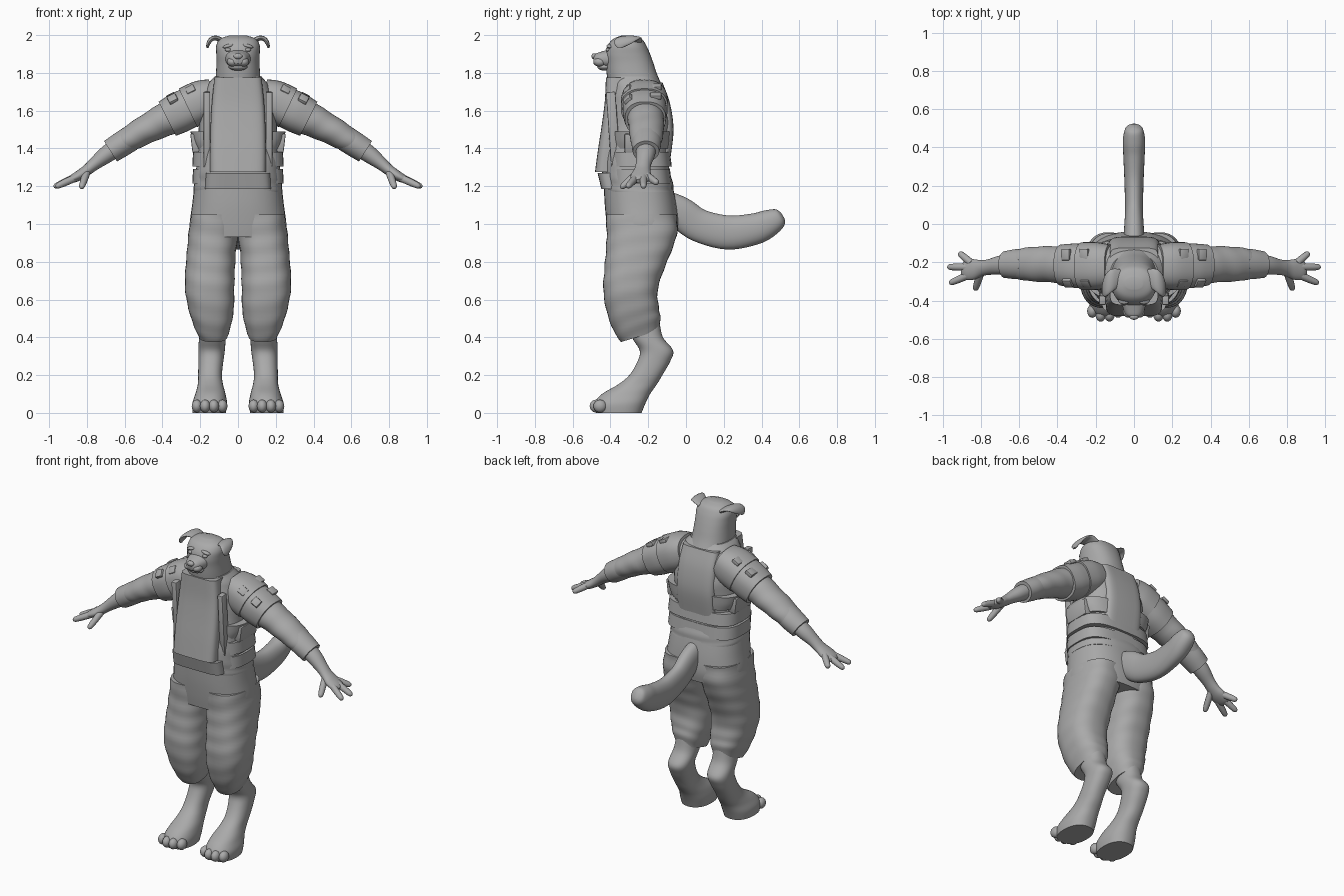
import bpy, bmesh, math
from mathutils import Vector, Matrix, Euler

grey = bpy.data.materials.new("clay grey")
grey.diffuse_color = (0.40, 0.40, 0.40, 1)


def finish(name, bm, angle=40):
    bmesh.ops.recalc_face_normals(bm, faces=bm.faces)
    me = bpy.data.meshes.new(name)
    bm.to_mesh(me)
    bm.free()
    me.materials.append(grey)
    ob = bpy.data.objects.new(name, me)
    bpy.context.collection.objects.link(ob)
    bpy.ops.object.select_all(action='DESELECT')
    ob.select_set(True)
    bpy.context.view_layer.objects.active = ob
    bpy.ops.object.shade_smooth_by_angle(angle=math.radians(angle))
    return ob


def smooth_rows(rows, k):
    """Catmull-Rom interpolation of the section rows."""
    rows = [tuple(r) for r in rows]
    out = []
    for i in range(len(rows) - 1):
        p0, p1 = rows[max(i - 1, 0)], rows[i]
        p2, p3 = rows[i + 1], rows[min(i + 2, len(rows) - 1)]
        for j in range(k):
            t = j / k
            out.append([0.5 * (2 * b + (c - a) * t + (2 * a - 5 * b + 4 * c - d) * t * t
                               + (3 * b - a - 3 * c + d) * t ** 3)
                        for a, b, c, d in zip(p0, p1, p2, p3)])
    return out + [list(rows[-1])]


def loft(name, rows, u=None, power=2.0, side=1, k=5, n=36, fold=0.0):
    """Rows are (x, y, z, a, b, tilt). With u the rings stand across the path, else they lie flat."""
    rows = smooth_rows(rows, k)
    bm = bmesh.new()
    rings = []
    for i, (x, y, z, a, b, tilt) in enumerate(rows):
        if u:
            q, p = rows[min(i + 1, len(rows) - 1)], rows[max(i - 1, 0)]
            tan = Vector(q[:3]) - Vector(p[:3])
            U = Vector(u)
            V = U.cross(tan).normalized()
        else:
            U, V = Vector((1, 0, 0)), Vector((0, 1, tilt))
        ring = []
        for j in range(n):
            t = 2 * math.pi * j / n
            c, s = math.cos(t), math.sin(t)
            w = 1 + fold * math.sin(i * 1.25 + 2.2 * math.sin(t) + 1.3 * c)
            e = 2 / power
            co = (Vector((x, y, z)) + U * (a * w * math.copysign(abs(c) ** e, c))
                  + V * (b * w * math.copysign(abs(s) ** e, s)))
            ring.append(bm.verts.new((co.x * side, co.y, co.z)))
        rings.append(ring)
    for r0, r1 in zip(rings, rings[1:]):
        for j in range(n):
            bm.faces.new((r0[j], r0[(j + 1) % n], r1[(j + 1) % n], r1[j]))
    bm.faces.new(rings[0])
    bm.faces.new(rings[-1])
    return finish(name, bm)


def flat(rows, xc=0.0):
    """(z, front y, back y, half width[, centre x, tilt]) to loft rows."""
    out = []
    for r in rows:
        z, f, b, a = r[:4]
        out.append((r[4] if len(r) > 4 else xc, (f + b) / 2, z, a, (b - f) / 2,
                    r[5] if len(r) > 5 else 0.0))
    return out


def path(rows):
    return [tuple(r) + (0.0,) for r in rows]


def ball(name, c, r, rot=(0, 0, 0)):
    bm = bmesh.new()
    m = Matrix.Translation(c) @ Euler(rot).to_matrix().to_4x4() @ Matrix.Diagonal((*r, 1))
    bmesh.ops.create_uvsphere(bm, u_segments=20, v_segments=12, radius=1, matrix=m)
    return finish(name, bm)


def box(name, c, size, rot=(0, 0, 0)):
    bm = bmesh.new()
    m = Matrix.Translation(c) @ Euler(rot).to_matrix().to_4x4() @ Matrix.Diagonal((*size, 1))
    bmesh.ops.create_cube(bm, size=1, matrix=m)
    bmesh.ops.bevel(bm, geom=bm.edges[:], offset=0.006, segments=2, affect='EDGES', profile=0.5)
    return finish(name, bm)


Y = (0, 1, 0)
X = (1, 0, 0)

# torso and hips
loft("jacket_torso", flat([
    (1.17, -.43, -.065, .235), (1.22, -.435, -.07, .232), (1.30, -.445, -.09, .222),
    (1.42, -.43, -.085, .212), (1.55, -.41, -.075, .205), (1.65, -.405, -.095, .19),
    (1.73, -.40, -.125, .165), (1.78, -.40, -.16, .125)]), power=2.6, fold=.006)
loft("trouser_hips", flat([
    (1.20, -.435, -.07, .232), (1.10, -.43, -.05, .243), (1.0, -.42, -.04, .256),
    (.93, -.41, -.05, .25)]), power=2.5)

# vest panels, belt and waist bands
loft("chest_panel", flat([
    (1.275, -.482, -.30, .148), (1.40, -.465, -.30, .148), (1.53, -.445, -.29, .145),
    (1.65, -.43, -.28, .138), (1.775, -.424, -.27, .125)]), power=5)
loft("back_panel", flat([
    (1.35, -.25, -.082, .135), (1.50, -.25, -.066, .135), (1.64, -.25, -.085, .132),
    (1.75, -.25, -.125, .125)]), power=5)
loft("belt_panel", flat([(1.185, -.448, -.25, .175), (1.27, -.468, -.25, .17)]), power=5)
loft("upper_waist_band", flat([(1.40, -.40, -.085, .222), (1.44, -.40, -.082, .24),
                               (1.49, -.40, -.08, .252)]), power=3)
for i in range(2):
    z = 1.215 + i * .09
    loft("lower_waist_band", flat([(z, -.405, -.075, .242), (z + .075, -.405, -.085, .238)]),
         power=3.2)

# head, muzzle, nose
loft("head", flat([
    (1.68, -.40, -.10, .125), (1.78, -.418, -.148, .118), (1.85, -.425, -.172, .114),
    (1.90, -.428, -.19, .115), (1.945, -.415, -.21, .115), (1.98, -.385, -.235, .095),
    (1.998, -.34, -.28, .045)]), power=2.3)
loft("muzzle", path([
    (0, -.38, 1.877, .075, .055), (0, -.44, 1.872, .057, .042), (0, -.475, 1.87, .042, .033),
    (0, -.49, 1.87, .022, .02)]), u=X, power=2.3)
ball("lower_jaw", (0, -.43, 1.832), (.05, .04, .02))
ball("nose", (0, -.485, 1.888), (.024, .016, .016))

# tail
loft("tail", path([
    (0, -.12, 1.095, .055, .085), (0, -.03, 1.058, .052, .086), (0, .07, .992, .047, .087),
    (0, .22, .955, .05, .09), (0, .36, .973, .056, .083), (0, .44, 1.005, .058, .072),
    (0, .495, 1.035, .045, .05), (0, .512, 1.045, .015, .02)]), u=X, power=2.2)

for s, tag in ((1, "left_"), (-1, "right_")):
    # trouser leg
    loft(tag + "trouser_leg", flat([
        (1.05, -.425, -.05, .124, .124), (.95, -.42, -.047, .131, .131),
        (.85, -.425, -.08, .130, .141), (.75, -.433, -.12, .131, .148),
        (.65, -.438, -.15, .130, .150), (.55, -.42, -.145, .120, .142, .1),
        (.47, -.385, -.135, .100, .136, .25), (.405, -.345, -.145, .075, .131, .3)]),
        power=2.5, side=s, fold=.012)
    # lower leg and paw
    loft(tag + "lower_leg_and_paw", flat([
        (.48, -.29, -.14, .062, .135), (.40, -.285, -.122, .07, .136),
        (.33, -.245, -.068, .07, .14), (.27, -.258, -.085, .066, .144),
        (.20, -.30, -.125, .063, .148), (.15, -.36, -.155, .067, .146),
        (.10, -.445, -.19, .08, .146), (.05, -.485, -.215, .092, .15),
        (0, -.475, -.235, .088, .152)]), power=2.3, side=s)
    for i, (x, y) in enumerate(((.083, -.455), (.128, -.475), (.174, -.475), (.218, -.455))):
        ball(tag + "toe", (s * x, y, .036), (.027, .035, .034))

    # sleeve, cuff, forearm
    loft(tag + "sleeve", path([
        (.10, -.22, 1.665, .10, .09), (.20, -.22, 1.64, .115, .10), (.28, -.22, 1.605, .112, .10),
        (.36, -.215, 1.565, .098, .092), (.45, -.21, 1.52, .094, .08),
        (.55, -.21, 1.465, .088, .07), (.62, -.21, 1.42, .075, .06)]),
        u=Y, side=s, fold=.015)
    loft(tag + "cuff", path([(.57, -.21, 1.452, .079, .068), (.62, -.21, 1.42, .078, .067),
                             (.675, -.212, 1.385, .07, .064)]), u=Y, side=s)
    loft(tag + "forearm_and_palm", path([
        (.62, -.21, 1.42, .055, .05), (.70, -.215, 1.365, .05, .045),
        (.76, -.225, 1.318, .041, .034), (.80, -.232, 1.285, .043, .029),
        (.84, -.238, 1.258, .054, .027), (.88, -.24, 1.237, .05, .021),
        (.90, -.24, 1.227, .03, .012)]), u=Y, side=s)
    # fingers and thumb
    for a, b in (((.85, -.205, 1.255), (.915, -.15, 1.215)), ((.86, -.225, 1.25), (.975, -.225, 1.195)),
                 ((.86, -.265, 1.245), (.965, -.31, 1.197)), ((.80, -.25, 1.275), (.83, -.345, 1.19))):
        a, b = Vector(a), Vector(b)
        d = b - a
        side_axis = tuple(d.cross(Vector((0, 0, 1))).normalized())
        loft(tag + "finger", path([(*(a + d * t), r, r) for t, r in
                                   ((0, .02), (.5, .019), (.85, .016), (.96, .011), (1, .004))]),
             u=side_axis, side=s, n=14, k=3)

    # overlapping shoulder pads with buckles
    loft(tag + "inner_shoulder_pad", path([
        (.125, -.22, 1.672, .112, .098), (.19, -.22, 1.65, .124, .112),
        (.265, -.22, 1.615, .125, .113)]), u=Y, side=s, power=2.4)
    loft(tag + "outer_shoulder_pad", path([
        (.25, -.22, 1.62, .115, .106), (.31, -.218, 1.59, .116, .108),
        (.375, -.215, 1.557, .108, .101)]), u=Y, side=s, power=2.4)
    tilt = s * math.radians(27)
    for x, z in ((.215, 1.637), (.31, 1.59)):
        box(tag + "front_buckle", (s * (x + .035), -.305, z + .07), (.05, .03, .05),
            (math.radians(-45), tilt, 0))
        box(tag + "top_buckle", (s * (x + .045), -.16, z + .088), (.05, .06, .025), (0, tilt, 0))

    # vest strap and side pouch
    box(tag + "vest_strap", (s * .165, -.385, 1.50), (.035, .05, .40), (math.radians(4), 0, 0))
    box(tag + "side_pouch", (s * .222, -.24, 1.43), (.05, .17, .10), (0, s * .12, 0))

    # drooping ear, eye, brow
    loft(tag + "ear", path([
        (.075, -.28, 1.965, .045, .014), (.115, -.295, 1.984, .06, .013),
        (.142, -.315, 1.977, .06, .012), (.157, -.335, 1.955, .045, .010),
        (.162, -.35, 1.932, .012, .006)]), u=Y, side=s, n=20)
    ball(tag + "eye", (s * .052, -.413, 1.922), (.016, .012, .010))
    ball(tag + "brow", (s * .052, -.402, 1.942), (.03, .018, .010), (0, s * .25, 0))
    ball(tag + "cheek", (s * .028, -.455, 1.858), (.03, .035, .025))
